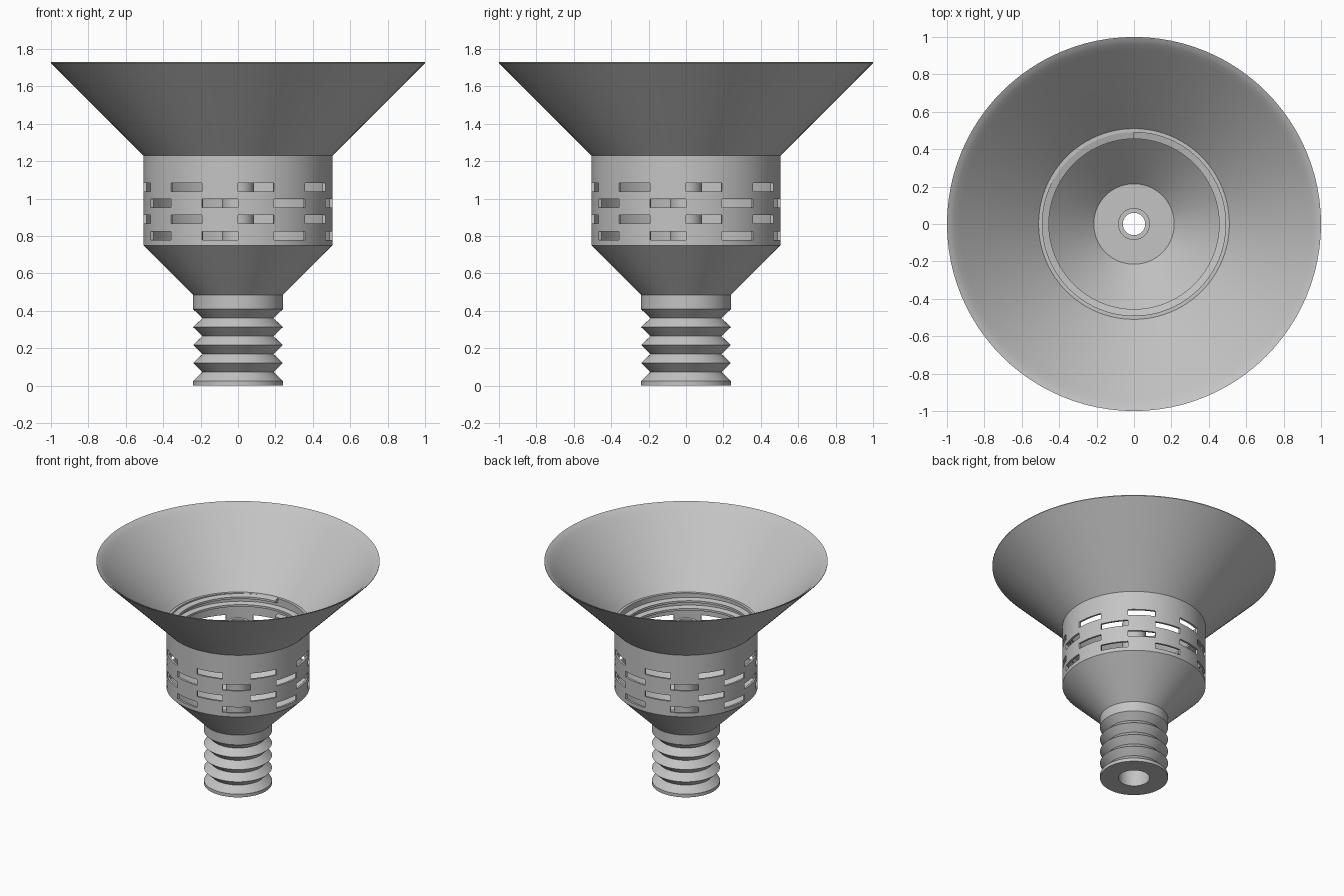
import bpy
import bmesh
from math import sin, cos, pi, radians

SEG = 96          # segments around the axis
SLOT = SEG // 16  # segments per slot

cube = bpy.data.objects.get("Cube")
if cube:
    bpy.data.objects.remove(cube, do_unlink=True)

grey = bpy.data.materials.new("light grey")
grey.use_nodes = True
colour = (0.55, 0.55, 0.55, 1)
grey.diffuse_color = colour
grey.node_tree.nodes["Principled BSDF"].inputs["Base Color"].default_value = colour


def polar(r, z, angle):
    return (r * sin(angle), -r * cos(angle), z)


def finish(name, bm):
    mesh = bpy.data.meshes.new(name)
    bm.to_mesh(mesh)
    bm.free()
    mesh.materials.append(grey)
    obj = bpy.data.objects.new(name, mesh)
    bpy.context.collection.objects.link(obj)
    bpy.ops.object.select_all(action="DESELECT")
    obj.select_set(True)
    bpy.context.view_layer.objects.active = obj
    bpy.ops.object.shade_smooth_by_angle(angle=radians(30))
    return obj


def ring(bm, r, z):
    return [bm.verts.new(polar(r, z, 2 * pi * s / SEG)) for s in range(SEG)]


def lathe(name, profile):
    bm = bmesh.new()
    rings = [ring(bm, r, z) for r, z in profile]
    for low, high in zip(rings, rings[1:]):
        for s in range(SEG):
            t = (s + 1) % SEG
            bm.faces.new((low[s], low[t], high[t], high[s]))
    return finish(name, bm)


# Ribbed neck with a bore from below
neck = [(0.06, 0.45), (0.11, 0.45), (0.11, 0), (0.24, 0), (0.24, 0.025)]
for i in range(4):
    z = 0.025 + 0.096 * i
    neck += [(0.19, z + 0.048), (0.24, z + 0.096)]
lathe("ribbed_neck", neck + [(0.24, 0.485)])

# Lower cone: outside, then inside with its flat floor
lathe("lower_cone_outside", [(0.24, 0.485), (0.505, 0.75)])
lathe("lower_cone_inside", [(0.49, 0.75), (0.215, 0.48), (0.085, 0.48)])

# Tube standing in the middle
lathe("centre_tube", [(0.085, 0.48), (0.085, 1.25), (0.06, 1.25), (0.06, 0.45)])

# Wide funnel with a thin, softened rim and an inner ledge
lathe("funnel", [(0.505, 1.23), (1, 1.725), (1, 1.73), (0.98, 1.72),
                 (0.96, 1.704), (0.93, 1.675), (0.51, 1.25), (0.49, 1.25),
                 (0.49, 1.23)])


# Cylinder wall with four staggered rows of slots cut through it
def slotted_wall():
    heights = [0.75]
    for row in range(4):
        z = 0.78 + 0.0865 * row
        heights += [z, z + 0.045]
    heights.append(1.23)
    bm = bmesh.new()
    outer = [ring(bm, 0.505, z) for z in heights]
    inner = [ring(bm, 0.49, z) for z in heights]
    for j in range(len(heights) - 1):
        for s in range(SEG):
            t = (s + 1) % SEG
            o = (outer[j][s], outer[j][t], outer[j + 1][t], outer[j + 1][s])
            i = (inner[j][s], inner[j][t], inner[j + 1][t], inner[j + 1][s])
            row = j // 2
            is_slot = j % 2 == 1 and (s // SLOT + row) % 2 == 1
            if not is_slot:
                bm.faces.new(o)
                bm.faces.new(i[::-1])
                continue
            # Sill, lintel and the two ends of each slot
            bm.faces.new((o[0], o[1], i[1], i[0]))
            bm.faces.new((o[2], o[3], i[3], i[2]))
            if s % SLOT == 0:
                bm.faces.new((o[3], o[0], i[0], i[3]))
            if s % SLOT == SLOT - 1:
                bm.faces.new((o[1], o[2], i[2], i[1]))
    finish("slotted_wall", bm)


slotted_wall()


# Screw thread inside the top of the wall
def inner_thread(turns=2, pitch=0.06, top=1.235):
    bm = bmesh.new()
    section = [(0.491, -0.018), (0.455, -0.008), (0.455, 0.008), (0.491, 0.018)]
    steps = turns * SEG
    previous = None
    for k in range(steps + 1):
        angle = pi + 2 * pi * k / SEG
        z = top - pitch * k / SEG
        current = [bm.verts.new(polar(r, z + dz, angle)) for r, dz in section]
        if previous:
            for a in range(3):
                bm.faces.new((previous[a], previous[a + 1],
                              current[a + 1], current[a]))
        if k in (0, steps):
            bm.faces.new(current if k else current[::-1])
        previous = current
    bmesh.ops.recalc_face_normals(bm, faces=bm.faces)
    finish("inner_thread", bm)


inner_thread()
